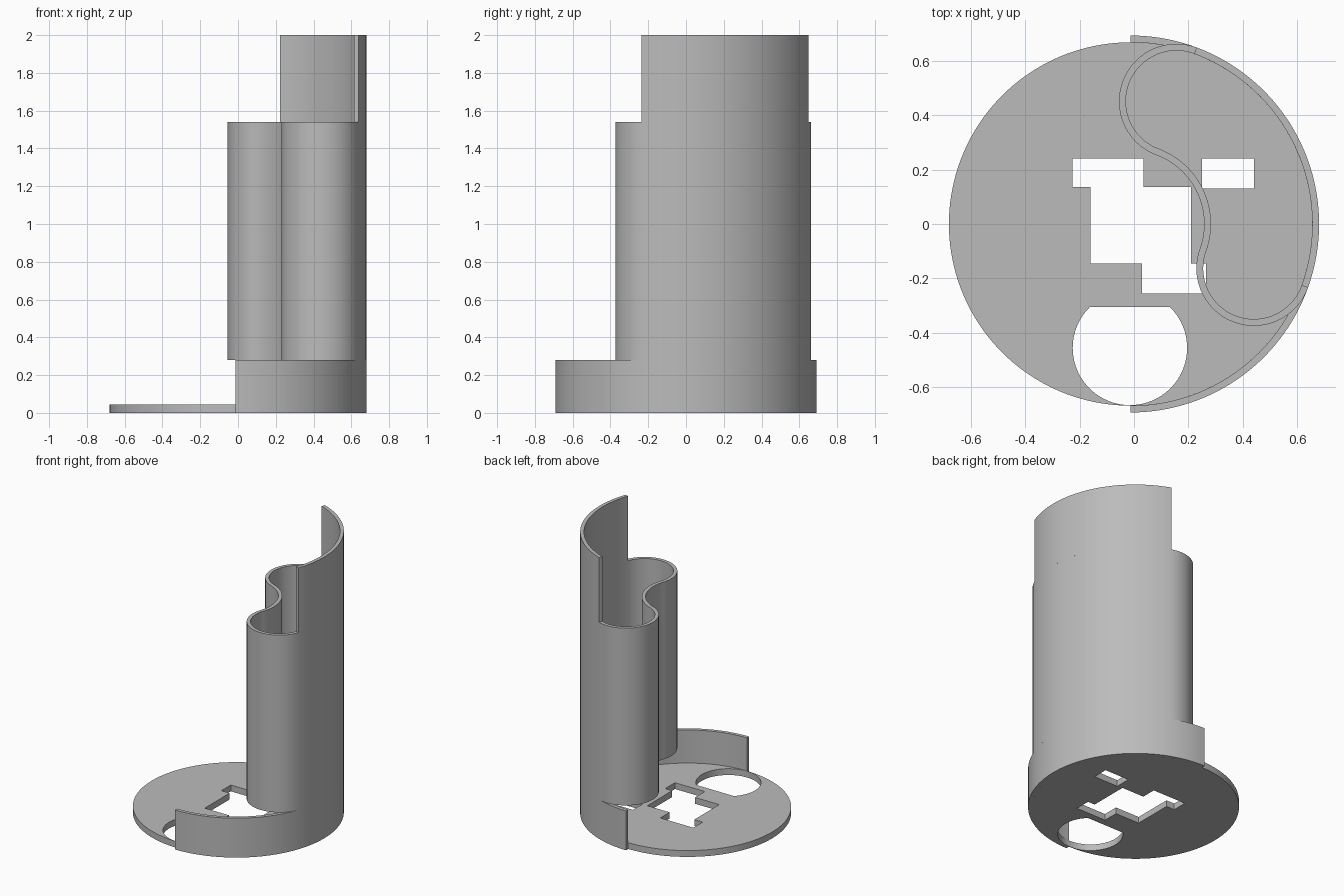
import bpy, bmesh
from math import cos, sin, radians
from mathutils import Vector

if "Cube" in bpy.data.objects:
    bpy.data.objects.remove(bpy.data.objects["Cube"], do_unlink=True)

grey = bpy.data.materials.new("plain grey")
grey.use_nodes = True
colour = (0.5, 0.5, 0.5, 1)
grey.diffuse_color = colour
grey.node_tree.nodes["Principled BSDF"].inputs["Base Color"].default_value = colour

CENTRE = Vector((-0.0125, 0))
OUTER, INNER = 0.692, 0.667      # curved shell radii
WALL = OUTER - INNER
CAP = 0.211                      # rounded end of the tube
MID = OUTER - CAP                # radius on which the end centres sit
START, END = -19.8, 69.5         # angular span of the tube


def arc(centre, radius, a, b, steps=48):
    angles = [radians(a + (b - a) * i / steps) for i in range(steps + 1)]
    return [centre + Vector((cos(t), sin(t))) * radius for t in angles]


def box(x0, x1, y0, y1):
    return [Vector(p) for p in ((x0, y0), (x1, y0), (x1, y1), (x0, y1))]


def extrude(name, outlines, z0, z1):
    """Fill the outlines (inner ones become holes) and extrude from z0 to z1."""
    curve = bpy.data.curves.new(name, 'CURVE')
    curve.dimensions = '2D'
    curve.fill_mode = 'BOTH'
    curve.extrude = (z1 - z0) / 2
    for outline in outlines:
        spline = curve.splines.new('POLY')
        spline.points.add(len(outline) - 1)
        for point, p in zip(spline.points, outline):
            point.co = (p.x, p.y, 0, 1)
        spline.use_cyclic_u = True
    temp = bpy.data.objects.new(name + "_outline", curve)
    bpy.context.collection.objects.link(temp)
    deps = bpy.context.evaluated_depsgraph_get()
    mesh = bpy.data.meshes.new_from_object(temp.evaluated_get(deps))
    bpy.data.objects.remove(temp, do_unlink=True)

    bm = bmesh.new()
    bm.from_mesh(mesh)
    bmesh.ops.remove_doubles(bm, verts=bm.verts, dist=0.0002)
    bmesh.ops.recalc_face_normals(bm, faces=bm.faces)
    bmesh.ops.translate(bm, verts=bm.verts, vec=(0, 0, (z0 + z1) / 2))
    bm.to_mesh(mesh)
    bm.free()
    mesh.materials.clear()
    mesh.materials.append(grey)
    obj = bpy.data.objects.new(name, mesh)
    bpy.context.collection.objects.link(obj)
    bpy.ops.object.select_all(action='DESELECT')
    obj.select_set(True)
    bpy.context.view_layer.objects.active = obj
    bpy.ops.object.shade_smooth_by_angle(angle=radians(30))
    return obj


def shell(a, b):
    return arc(CENTRE, OUTER, a, b, 96) + arc(CENTRE, INNER, b, a, 96)


def bean(inset):
    """Ring sector with round ends, shrunk by inset."""
    low = arc(CENTRE, MID, START, END, 1)[0]
    high = arc(CENTRE, MID, START, END, 1)[1]
    r = CAP - inset
    return (arc(CENTRE, MID + r, START, END, 80)[:-1]
            + arc(high, r, END, END + 180)[:-1]
            + arc(CENTRE, MID - r, END, START)[:-1]
            + arc(low, r, START - 180, START)[:-1])


# Base plate with a stepped slot, a small window and a flat-topped round hole
slot = [Vector(p) for p in (
    (-0.225, 0.24), (-0.225, 0.135), (-0.16, 0.135), (-0.16, -0.145),
    (0.03, -0.145), (0.03, -0.255), (0.265, -0.255), (0.265, -0.145),
    (0.21, -0.145), (0.21, 0.135), (0.035, 0.135), (0.035, 0.24))]
round_hole = arc(Vector((-0.015, -0.455)), 0.21, 134.5, 405.5, 72)
extrude("base_plate",
        [arc(CENTRE, INNER, 0, 360, 160)[:-1], slot,
         box(0.25, 0.44, 0.13, 0.24), round_hole], 0, 0.045)

# Half-round skirt, hollow bean-shaped tube and tall back wall
extrude("skirt", [shell(-90, 90)], 0, 0.28)
extrude("bean_tube", [bean(0), bean(WALL)], 0.28, 1.54)
extrude("tall_wall", [shell(START, END)], 1.54, 2)
